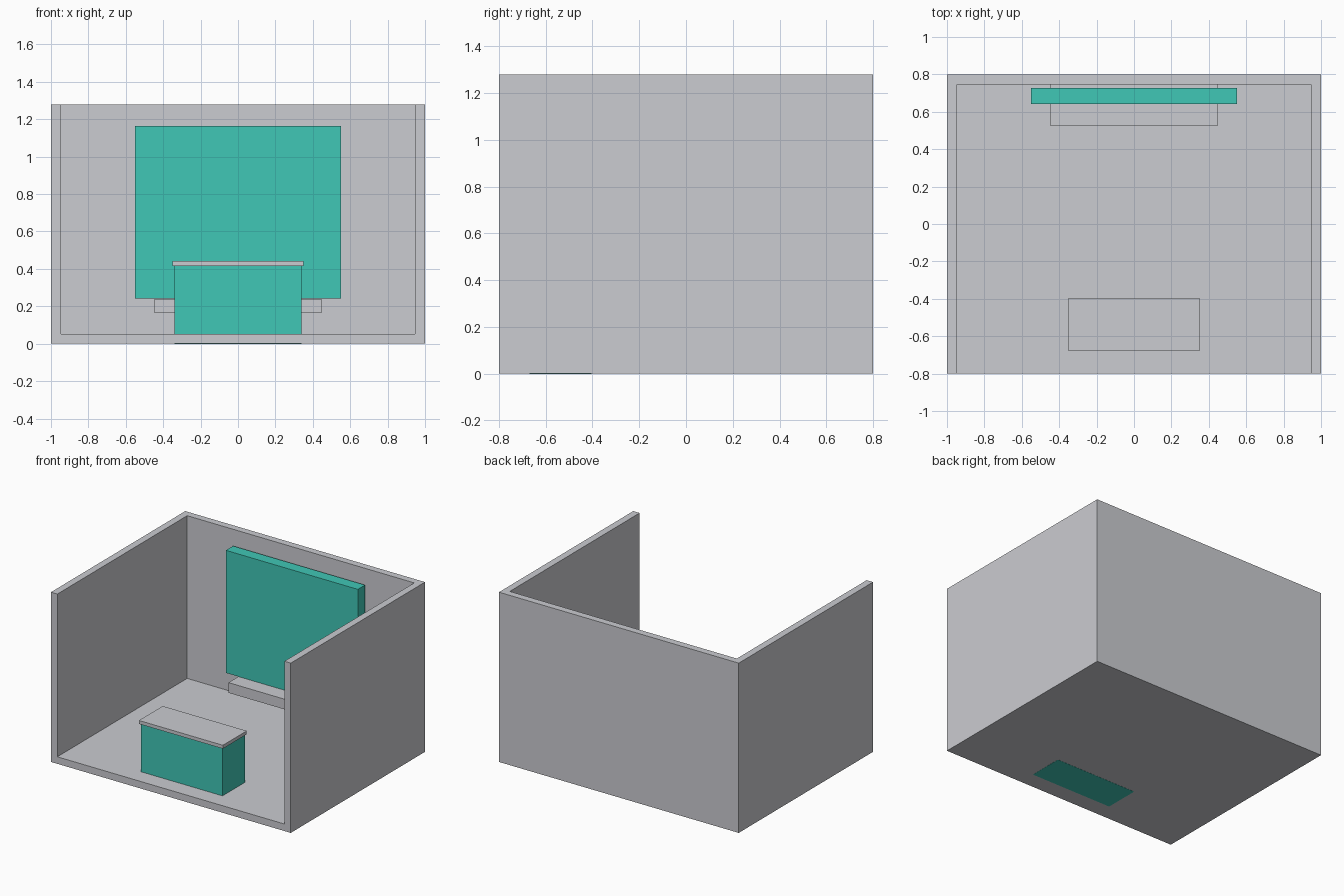
import bpy
import bmesh

if "Cube" in bpy.data.objects:
    bpy.data.objects.remove(bpy.data.objects["Cube"])


def material(name, rgb):
    m = bpy.data.materials.new(name)
    m.diffuse_color = (*rgb, 1.0)
    m.use_nodes = True
    m.node_tree.nodes["Principled BSDF"].inputs["Base Color"].default_value = m.diffuse_color
    return m


GREY = material("light grey", (0.597, 0.604, 0.638))
TEAL = material("teal", (0.051, 0.571, 0.468))


def finish(name, bm, mat):
    bmesh.ops.recalc_face_normals(bm, faces=bm.faces[:])
    mesh = bpy.data.meshes.new(name)
    bm.to_mesh(mesh)
    bm.free()
    mesh.materials.append(mat)
    ob = bpy.data.objects.new(name, mesh)
    bpy.context.collection.objects.link(ob)
    return ob


def box(name, half_x, y0, y1, z0, z1, mat):
    """Box centred on x = 0."""
    bm = bmesh.new()
    bmesh.ops.create_cube(bm, size=1.0)
    for v in bm.verts:
        v.co.x *= 2 * half_x
        v.co.y = y1 if v.co.y > 0 else y0
        v.co.z = z1 if v.co.z > 0 else z0
    return finish(name, bm, mat)


# Booth shell: floor, two side walls and back wall, open at front and top
WALL, HEIGHT = 0.053, 1.28
booth_shell = box("booth_shell", 1.0, -0.8, 0.8, 0.0, HEIGHT, GREY)
cutter = box("booth_cutter", 1.0 - WALL, -1.0, 0.8 - WALL, WALL, HEIGHT + 0.3, GREY)
cutter.hide_render = True
cutter.hide_viewport = True
cut = booth_shell.modifiers.new("hollow", "BOOLEAN")
cut.operation = "DIFFERENCE"
cut.solver = "EXACT"
cut.object = cutter

# Front counter: its base runs through the floor and just shows underneath
box("counter_base", 0.34, -0.67, -0.405, -0.001, 0.415, TEAL)
box("counter_top", 0.35, -0.68, -0.396, 0.415, 0.441, GREY)

# Display panel with the wall shelf below it
box("display_panel", 0.55, 0.642, 0.728, 0.241, 1.165, TEAL)
box("wall_shelf", 0.447, 0.525, 0.8 - WALL, 0.163, 0.24, GREY)
